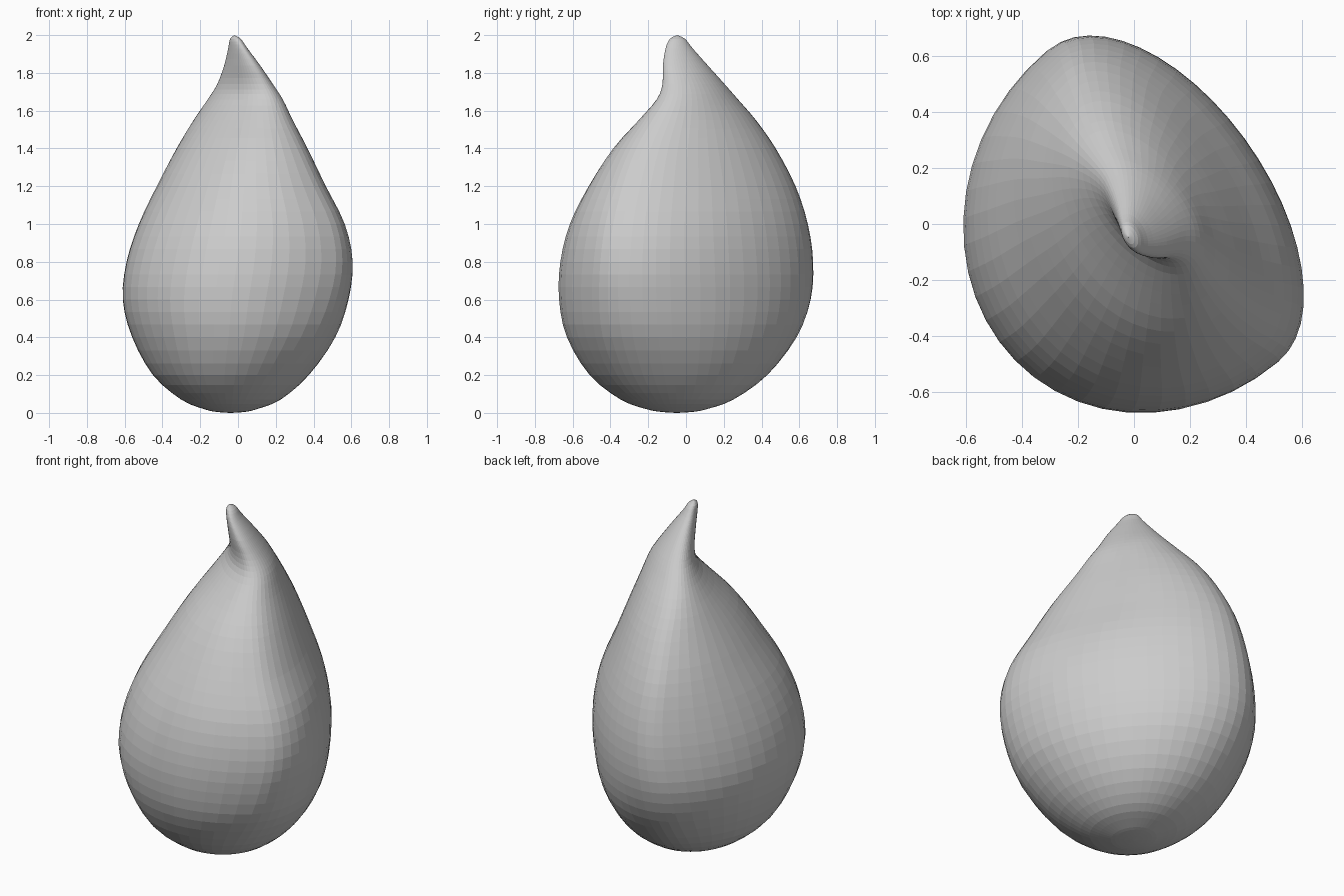
import bpy, bmesh
from math import sin, cos, pi, radians

if "Cube" in bpy.data.objects:
    bpy.data.objects.remove(bpy.data.objects["Cube"])

SEGS, STEPS = 48, 3
TURN = radians(38)          # direction the flattened back faces

# Levels: z, x min, x max, y min, y max, back depth ratio, front depth ratio
LEVELS = [
    (0.00, -0.04, -0.04, -0.05, -0.05, 0.98, 1.0),
    (0.005, -0.112, 0.034, -0.13, 0.033, 0.97, 1.0),
    (0.02, -0.18, 0.10, -0.21, 0.11, 0.95, 1.0),
    (0.07, -0.30, 0.225, -0.345, 0.25, 0.92, 1.02),
    (0.20, -0.45, 0.375, -0.51, 0.43, 0.82, 1.04),
    (0.40, -0.56, 0.515, -0.63, 0.585, 0.68, 1.07),
    (0.60, -0.61, 0.585, -0.672, 0.66, 0.59, 1.10),
    (0.80, -0.59, 0.607, -0.665, 0.673, 0.54, 1.10),
    (1.00, -0.525, 0.565, -0.615, 0.645, 0.52, 1.05),
    (1.20, -0.43, 0.465, -0.515, 0.58, 0.52, 0.94),
    (1.40, -0.325, 0.368, -0.385, 0.475, 0.53, 0.80),
    (1.55, -0.235, 0.29, -0.25, 0.37, 0.54, 0.62),
    (1.66, -0.16, 0.237, -0.155, 0.275, 0.53, 0.50),
    (1.74, -0.11, 0.185, -0.125, 0.205, 0.55, 0.48),
    (1.84, -0.073, 0.117, -0.122, 0.115, 0.57, 0.50),
    (1.93, -0.052, 0.05, -0.108, 0.035, 0.62, 0.52),
    (1.98, -0.042, 0.015, -0.085, -0.005, 0.7, 0.6),
    (2.00, -0.02, -0.02, -0.047, -0.047, 0.7, 0.6),
]


def smooth_levels():
    """Catmull-Rom interpolation between the levels."""
    out, n = [], len(LEVELS)
    for i in range(n - 1):
        p = [LEVELS[min(max(i + k, 0), n - 1)] for k in (-1, 0, 1, 2)]
        for s in range(STEPS):
            t = s / STEPS
            out.append([0.5 * (2 * b + (c - a) * t
                               + (2 * a - 5 * b + 4 * c - d) * t * t
                               + (3 * b - a - 3 * c + d) * t ** 3)
                        for a, b, c, d in zip(*p)])
    return [r for r in out[1:] if r[0] > 0]


def fit(values, lo, hi):
    a, b = min(values), max(values)
    return [lo + (v - a) * (hi - lo) / (b - a) for v in values]


def section(back, front):
    """Oval with different depths at front and back, turned to face the diagonal."""
    xs, ys = [], []
    for k in range(SEGS):
        t = 2 * pi * k / SEGS
        v = cos(t)
        u = sin(t) * (back if sin(t) > 0 else front)
        xs.append(u * cos(TURN) - v * sin(TURN))
        ys.append(u * sin(TURN) + v * cos(TURN))
    return xs, ys


# Drop body with pinched tip
bm = bmesh.new()
rings = []
for z, x0, x1, y0, y1, back, front in smooth_levels():
    xs, ys = section(back, front)
    xs, ys = fit(xs, x0, x1), fit(ys, y0, y1)
    rings.append([bm.verts.new((x, y, z)) for x, y in zip(xs, ys)])

bottom = bm.verts.new((-0.04, -0.05, 0))
tip = bm.verts.new((-0.02, -0.047, 2))
for k in range(SEGS):
    j = (k + 1) % SEGS
    for a, b in zip(rings, rings[1:]):
        bm.faces.new((a[k], a[j], b[j], b[k]))
    bm.faces.new((bottom, rings[0][j], rings[0][k]))
    bm.faces.new((tip, rings[-1][k], rings[-1][j]))
bmesh.ops.recalc_face_normals(bm, faces=bm.faces)

mesh = bpy.data.meshes.new("drop_body")
bm.to_mesh(mesh)
bm.free()
bpy.context.collection.objects.link(bpy.data.objects.new("drop_body", mesh))
